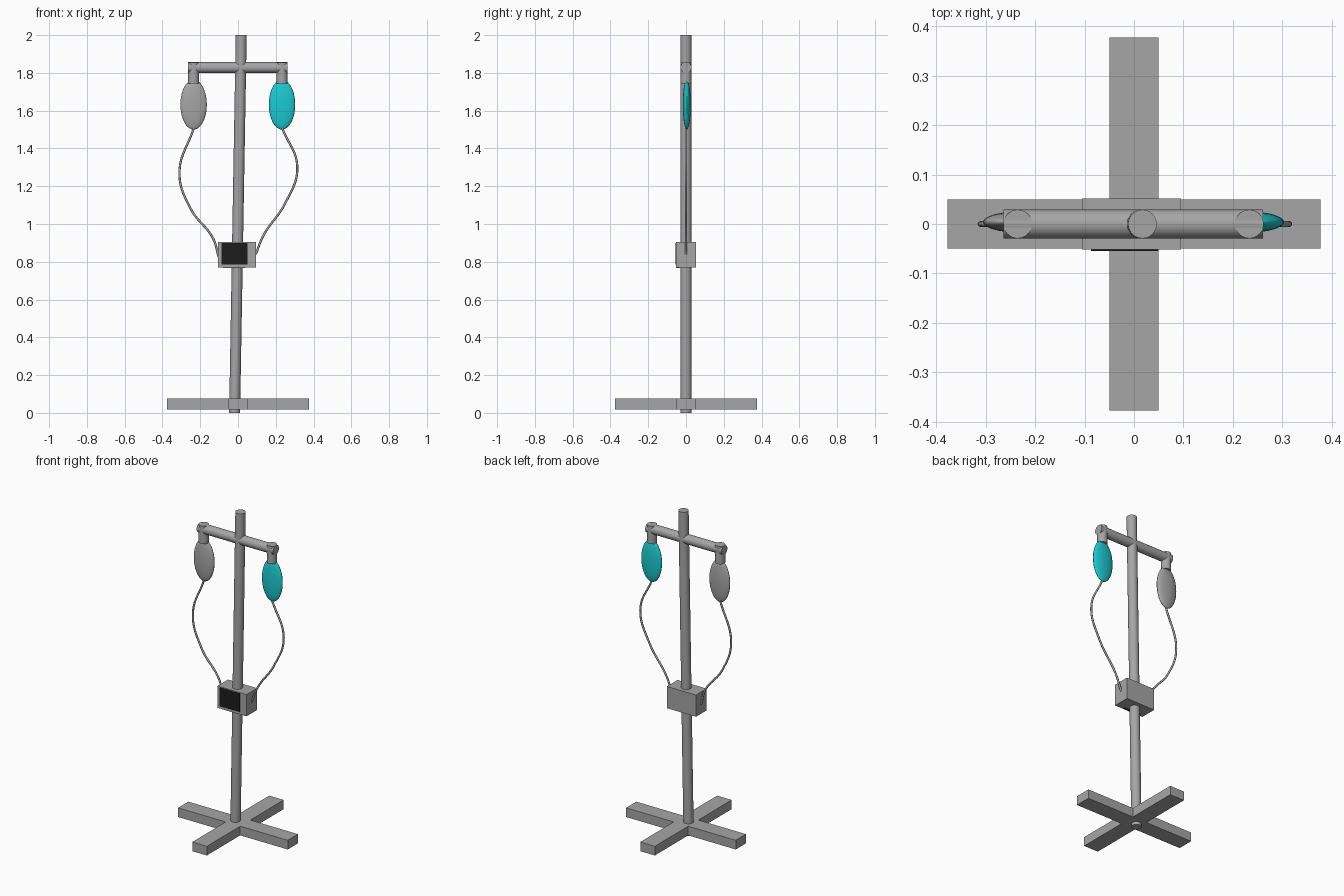
import bpy
import math
from mathutils import Vector

default = bpy.data.objects.get("Cube")
if default:
    bpy.data.objects.remove(default, do_unlink=True)


def material(name, rgb):
    mat = bpy.data.materials.new(name)
    mat.use_nodes = True
    mat.diffuse_color = (*rgb, 1)
    mat.node_tree.nodes["Principled BSDF"].inputs["Base Color"].default_value = (*rgb, 1)
    return mat


grey = material("grey metal", (0.38, 0.38, 0.38))
teal = material("teal fluid", (0.01, 0.6, 0.64))
black = material("black screen", (0.012, 0.012, 0.012))


def finish(name, mat, smooth=False):
    obj = bpy.context.object
    obj.name = name
    obj.data.materials.append(mat)
    if smooth:
        bpy.ops.object.shade_smooth_by_angle(angle=math.radians(35))
    return obj


def box(name, low, high, mat):
    low, high = Vector(low), Vector(high)
    bpy.ops.mesh.primitive_cube_add(size=1, location=(low + high) / 2)
    bpy.context.object.scale = high - low
    bpy.ops.object.transform_apply(location=False, rotation=False, scale=True)
    return finish(name, mat)


def tube(name, start, end, radius=0.029):
    start, end = Vector(start), Vector(end)
    axis = end - start
    bpy.ops.mesh.primitive_cylinder_add(vertices=32, radius=radius, depth=axis.length,
                                        location=(start + end) / 2)
    bpy.context.object.rotation_euler = axis.to_track_quat('Z', 'Y').to_euler()
    return finish(name, grey, True)


def bag(name, x, mat):
    bpy.ops.mesh.primitive_uv_sphere_add(segments=32, ring_count=20, radius=1,
                                         location=(x, 0.004, 1.632))
    bpy.context.object.scale = (0.07, 0.021, 0.132)
    bpy.ops.object.transform_apply(location=False, rotation=False, scale=True)
    return finish(name, mat, True)


def cord(name, points):
    curve = bpy.data.curves.new(name, 'CURVE')
    curve.dimensions = '3D'
    curve.bevel_depth = 0.006
    curve.bevel_resolution = 2
    curve.use_fill_caps = True
    spline = curve.splines.new('BEZIER')
    spline.bezier_points.add(len(points) - 1)
    for point, (x, z) in zip(spline.bezier_points, points):
        point.co = (x, 0, z)
        point.handle_left_type = point.handle_right_type = 'AUTO'
    obj = bpy.data.objects.new(name, curve)
    bpy.context.collection.objects.link(obj)
    curve.materials.append(grey)


# Crossed floor base
box("base_bar_across", (-0.377, -0.05, 0.018), (0.377, 0.05, 0.075), grey)
box("base_bar_deep", (-0.05, -0.377, 0.018), (0.05, 0.377, 0.075), grey)

# Slightly leaning pole and its crossbar
tube("pole", (-0.018, 0, 0), (0.017, 0, 2))
tube("crossbar", (-0.264, 0, 1.828), (0.261, 0, 1.828))

# Hangers and bags
for side, x, mat in (("right", -0.235, grey), ("left", 0.233, teal)):
    tube(side + "_hanger", (x, 0, 1.745), (x, 0, 1.856))
    bag(side + "_bag", x, mat)

# Control unit with screen and a port strip under its front edge
box("control_box", (-0.105, -0.052, 0.77), (0.095, 0.052, 0.905), grey)
box("screen", (-0.087, -0.055, 0.785), (0.05, -0.051, 0.9), black)
box("port_strip", (-0.08, -0.05, 0.768), (0.04, -0.035, 0.771), black)
box("port_light", (0.01, -0.047, 0.767), (0.03, -0.04, 0.77), teal)

# Cords from the bags to the control unit
cord("right_cord", [(-0.235, 1.505), (-0.31, 1.27), (-0.25, 1.08), (-0.13, 0.92), (-0.104, 0.83)])
cord("left_cord", [(0.235, 1.505), (0.314, 1.3), (0.25, 1.11), (0.135, 0.94), (0.094, 0.84)])
